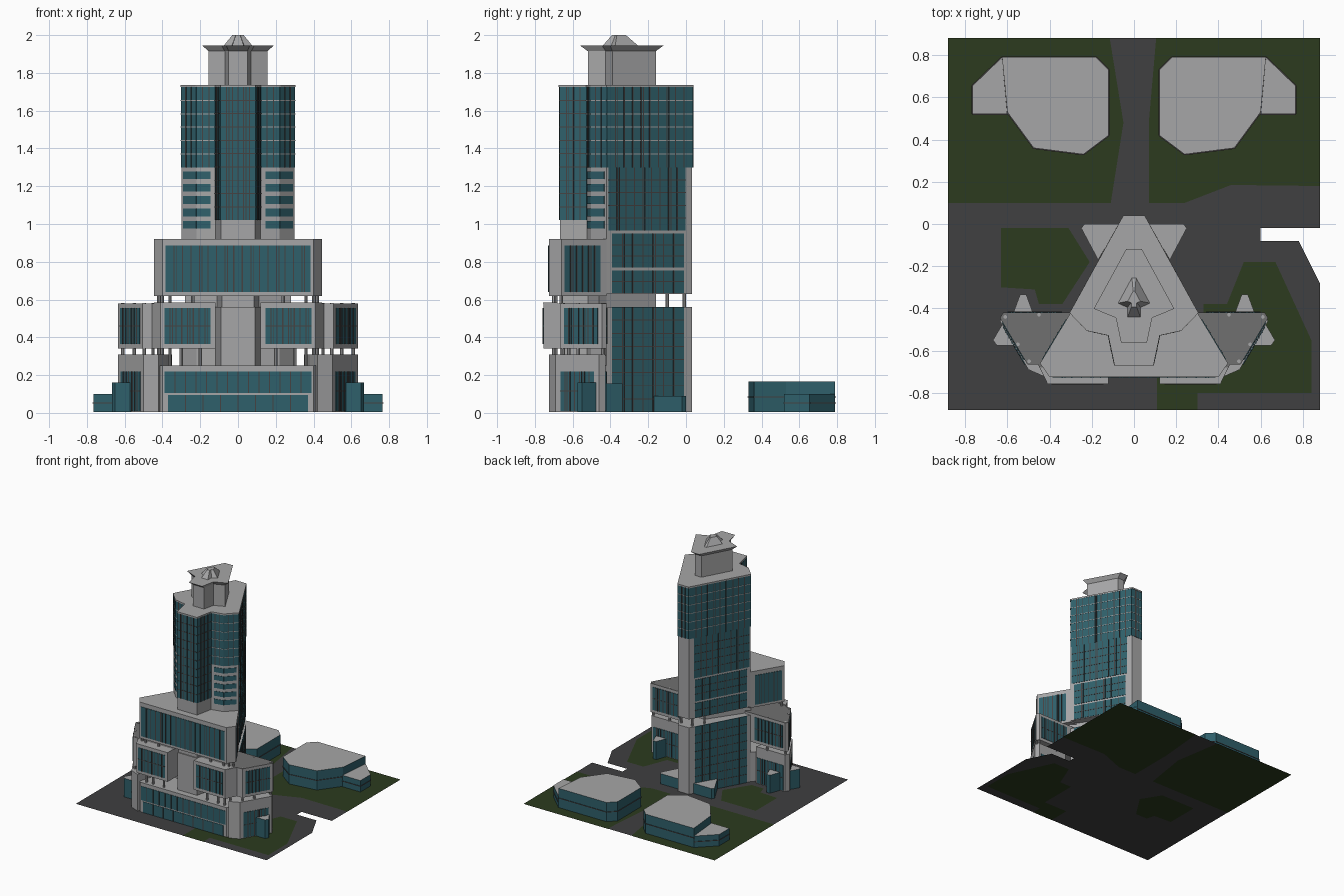
import bpy, bmesh, math
from mathutils import Vector

if "Cube" in bpy.data.objects:
    bpy.data.objects.remove(bpy.data.objects["Cube"])


def mat(name, rgb):
    m = bpy.data.materials.new(name)
    m.diffuse_color = (*rgb, 1)
    m.use_nodes = True
    m.node_tree.nodes["Principled BSDF"].inputs["Base Color"].default_value = m.diffuse_color
    return m


GRAY = mat("concrete", (0.38, 0.38, 0.385))
DARKROOF = mat("dark_roof", (0.16, 0.16, 0.16))
GLASS = mat("teal_glass", (0.028, 0.115, 0.145))
FRAME = mat("dark_mullion", (0.06, 0.055, 0.055))
ROAD = mat("asphalt", (0.05, 0.05, 0.052))
GRASS = mat("grass", (0.025, 0.043, 0.013))
BASE = 0.005  # everything stands just above the ground sheets


def finish(name, bm, mats, recalc=True):
    me = bpy.data.meshes.new(name)
    if recalc:
        bmesh.ops.recalc_face_normals(bm, faces=bm.faces)
    bm.to_mesh(me)
    bm.free()
    for m in mats:
        me.materials.append(m)
    ob = bpy.data.objects.new(name, me)
    bpy.context.collection.objects.link(ob)
    return ob


def mirror(pts):
    return [(-x, y) for x, y in reversed(pts)]


def sym(half):
    """Close a right-hand half outline (front to back) with its mirror image."""
    return half + mirror(half)


def prism(name, pts, z0, z1, side, top=None, s0=1, s1=1, c=(0, 0)):
    """Extruded outline; s0/s1 scale the bottom/top outline about c."""
    bm = bmesh.new()
    ring = lambda z, s: [bm.verts.new((c[0] + (x - c[0]) * s, c[1] + (y - c[1]) * s, z)) for x, y in pts]
    lo, hi = ring(z0, s0), ring(z1, s1)
    n = len(pts)
    for i in range(n):
        bm.faces.new((lo[i], lo[(i + 1) % n], hi[(i + 1) % n], hi[i]))
    bm.faces.new(lo[::-1])
    bm.faces.new(hi).material_index = 1
    return finish(name, bm, [side, top or side])


def pair(name, pts, *args, **kw):
    prism("right_" + name, pts, *args, **kw)
    prism("left_" + name, mirror(pts), *args, **kw)


def wall(name, a, b, z0, z1, cols, rows, trim=0.0, double=True, glass=True, band=FRAME):
    """Thin glass plate with mullions along a->b (counter-clockwise, outside on the right)."""
    a, b = Vector((*a, 0)), Vector((*b, 0))
    L, d = (b - a).length, (b - a).normalized()
    n = Vector((d.y, -d.x, 0))
    bm = bmesh.new()

    def box(u0, u1, w0, w1, depth, mi):
        v = [bm.verts.new(a + d * u + n * o + Vector((0, 0, w)))
             for o in (-0.001, depth) for u, w in ((u0, w0), (u1, w0), (u1, w1), (u0, w1))]
        for f in ((0, 3, 2, 1), (4, 5, 6, 7), (0, 1, 5, 4), (1, 2, 6, 5), (2, 3, 7, 6), (3, 0, 4, 7)):
            bm.faces.new([v[i] for i in f]).material_index = mi

    u0, u1 = trim, L - trim
    if glass:
        box(u0, u1, z0, z1, 0.003, 0)
    for i in range(1, cols):
        u = u0 + (u1 - u0) * i / cols
        box(u - 0.003, u + 0.003, z0, z1, 0.0055, 1)
        if double and i % 3 == 1:
            box(u + 0.011, u + 0.015, z0, z1, 0.0055, 1)
    for i in range(1, rows):
        z = z0 + (z1 - z0) * i / rows
        box(u0, u1, z - 0.0025, z + 0.0025, 0.0045, 2)
    finish(name, bm, [GLASS, FRAME, band])


def walls(name, a, b, *args, **kw):
    wall("right_" + name, a, b, *args, **kw)
    wall("left_" + name, *mirror([a, b]), *args, **kw)


def sheet(name, pts, heights, m):
    bm = bmesh.new()
    for z in heights:
        bm.faces.new([bm.verts.new((x, y, z)) for x, y in pts])
    finish(name, bm, [m], recalc=False)


# ground: road sheet with grass plots visible from both sides
sheet("road", [(-.88, -.88), (.88, -.88), (.88, -.28), (.78, -.08), (.60, -.08), (.60, -.02), (.88, -.02),
               (.88, .88), (-.88, .88)], [.0015], ROAD)
plots = {
    "back_left": [(-.88, .10), (-.11, .10), (-.05, .48), (-.115, .88), (-.88, .88)],
    "back_right": [(.07, .10), (.24, .10), (.46, .185), (.88, .18), (.88, .88), (.105, .88), (.07, .48)],
    "mid_left": [(-.63, -.02), (-.63, -.30), (-.47, -.31), (-.45, -.38), (-.34, -.38), (-.21, -.18), (-.31, -.02)],
    "front_right": [(.11, -.88), (.30, -.88), (.30, -.80), (.84, -.80), (.84, -.55), (.67, -.18), (.52, -.18),
                    (.44, -.38), (.33, -.38), (.33, -.70), (.11, -.70)],
}
for k, p in plots.items():
    sheet("grass_" + k, p, [0, .003], GRASS)

# low buildings at the back
hall = [(.24, .33), (.475, .36), (.60, .53), (.625, .79), (.18, .79), (.12, .73), (.12, .42)]
annex = [(.60, .52), (.765, .52), (.765, .655), (.625, .79)]
for nm, pts, h in (("hall", hall, .165), ("annex", annex, .10)):
    pair(nm, pts, BASE, h, GLASS, GRAY)
    for i in range(len(pts)):
        walls(f"{nm}_trim_{i}", pts[i], pts[(i + 1) % len(pts)], BASE, h, 1, 2, glass=False)

# tower core from the ground up
core = [(.09, -.668), (.12, -.525), (.22, -.503), (.30, -.42), (.05, .033)]
neck = [(.085, -.66), (.11, -.52), (.28, -.46), (.24, -.42), (.06, -.16)]
prism("lower_shaft", sym(core), BASE, .56, GRAY)
prism("recessed_neck", sym(neck), .56, .63, GRAY)
prism("middle_shaft", sym(core), .63, .96, GRAY)
prism("tower", sym(core), .96, 1.73, GRAY)
prism("tower_roof_slab", sym(core), 1.725, 1.737, GRAY, s0=1.018, s1=1.018, c=(0, -.35))
walls("lower_shaft_glass", (.285, -.393), (.075, -.012), BASE, .56, 7, 8)
walls("middle_shaft_glass_low", (.285, -.393), (.075, -.012), .635, .755, 7, 2)
walls("middle_shaft_glass_high", (.285, -.393), (.075, -.012), .77, .95, 7, 3)

# tower glazing, with concrete floor bands on the upper part
walls("tower_side_glass_low", (.295, -.411), (.07, -.003), .965, 1.30, 9, 5)
walls("tower_side_glass_high", core[3], core[4], 1.30, 1.725, 10, 6, band=GRAY)
wall("tower_back_glass", core[4], (-.05, .033), 1.30, 1.725, 3, 6, band=GRAY)
wall("tower_front_glass", (-.09, -.668), core[0], 1.02, 1.725, 6, 10)
walls("tower_return_glass", core[0], core[1], 1.02, 1.725, 4, 10)
walls("tower_front_bay_glass", core[1], core[2], 1.30, 1.725, 3, 6, band=GRAY, double=False)
walls("tower_corner_bay_glass", core[2], core[3], 1.30, 1.725, 3, 6, band=GRAY, double=False)
for i in range(5):
    z = .975 + i * .066
    walls(f"slit_window_a_{i}", (.145, -.52), (.22, -.503), z, z + .04, 1, 1)
    walls(f"slit_window_b_{i}", (.22, -.503), (.289, -.431), z, z + .04, 1, 1)

# crown, flared cap and spire
crown = [(.05, -.52), (.07, -.425), (.155, -.39), (.03, -.16)]
prism("crown", sym(crown), 1.735, 1.925, GRAY)
prism("crown_cap", sym(crown), 1.915, 1.945, GRAY, s0=1.0, s1=1.23, c=(0, -.34))
prism("spire", sym([(.03, -.44), (.032, -.395), (.075, -.375), (.01, -.255)]), 1.945, 2.0, GRAY,
      s1=.4, c=(0, -.36))

# front podium
prism("front_podium", sym([(.40, -.72), (.47, -.62), (.30, -.42)]), BASE, .25, GRAY)
wall("podium_glass_high", (-.39, -.72), (.39, -.72), .105, .22, 14, 1, double=False)
wall("podium_glass_low", (-.37, -.72), (.37, -.72), BASE, .095, 8, 1, double=False)

# upper block over the podium
prism("upper_block", sym([(.40, -.725), (.445, -.66), (.30, -.42)]), .62, .92, GRAY)
wall("upper_block_glass", (-.385, -.725), (.385, -.725), .64, .885, 17, 1)
walls("upper_block_side_glass", (.435, -.644), (.32, -.453), .64, .885, 6, 1)

# wings: lower block, floating upper block
low = [(.42, -.725), (.50, -.69), (.635, -.46), (.615, -.425), (.35, -.425), (.38, -.60)]
mid = [(.12, -.755), (.41, -.755), (.455, -.665), (.505, -.665), (.635, -.445), (.62, -.42), (.25, -.42), (.12, -.60)]
pair("lower_wing", low, BASE, .31, GRAY)
pair("floating_wing", mid, .34, .58, GRAY, DARKROOF)
pair("window_box_roof", [(.12, -.757), (.41, -.757), (.445, -.68), (.12, -.68)], .58, .584, GRAY)
walls("lower_wing_back_glass", (.60, -.425), (.36, -.425), .01, .22, 7, 2)
walls("upper_wing_back_glass", (.60, -.42), (.34, -.42), .365, .555, 8, 2)
walls("lower_wing_side_glass", low[1], low[2], .01, .22, 7, 2, trim=.03)
walls("upper_wing_side_glass", mid[3], mid[4], .365, .555, 7, 2, trim=.025)
walls("window_box_glass", (.145, -.755), (.39, -.755), .365, .555, 8, 2)

# entrance pods round the base
pods = {
    "back_pod": [(.17, -.17), (.25, -.02), (.235, 0), (.07, 0)],
    "rear_wing_pod": [(.475, -.43), (.575, -.43), (.54, -.335), (.51, -.335)],
    "side_wing_pod": [(.56, -.575), (.65, -.575), (.668, -.55), (.615, -.46)],
}
for (nm, p), h in zip(pods.items(), (.09, .155, .16)):
    pair(nm, p, BASE, h, GLASS, GRAY)

# round columns in the open storeys; the wing columns end just above the wing roof
spots = [(x, y, .30, .583) for x, y in ((.61, -.44), (.45, -.43), (.55, -.57), (.497, -.65))]
spots += [(x, y, .24, .35) for x, y in ((.20, -.69), (.30, -.69), (.36, -.69))]
spots += [(x, y, .30, .35) for x, y in ((.42, -.70), (.40, -.62))]
spots += [(x, y, .55, .64) for x, y in ((.42, -.66), (.40, -.69), (.36, -.70), (.24, -.70), (.05, -.01), (.10, -.10))]
bm = bmesh.new()
for x, y, z0, z1 in spots:
    for s in (1, -1):
        r = bmesh.ops.create_cone(bm, cap_ends=True, segments=8, radius1=.009, radius2=.009, depth=z1 - z0)
        bmesh.ops.translate(bm, verts=r["verts"], vec=(s * x, y, (z0 + z1) / 2))
finish("columns", bm, [GRAY])
